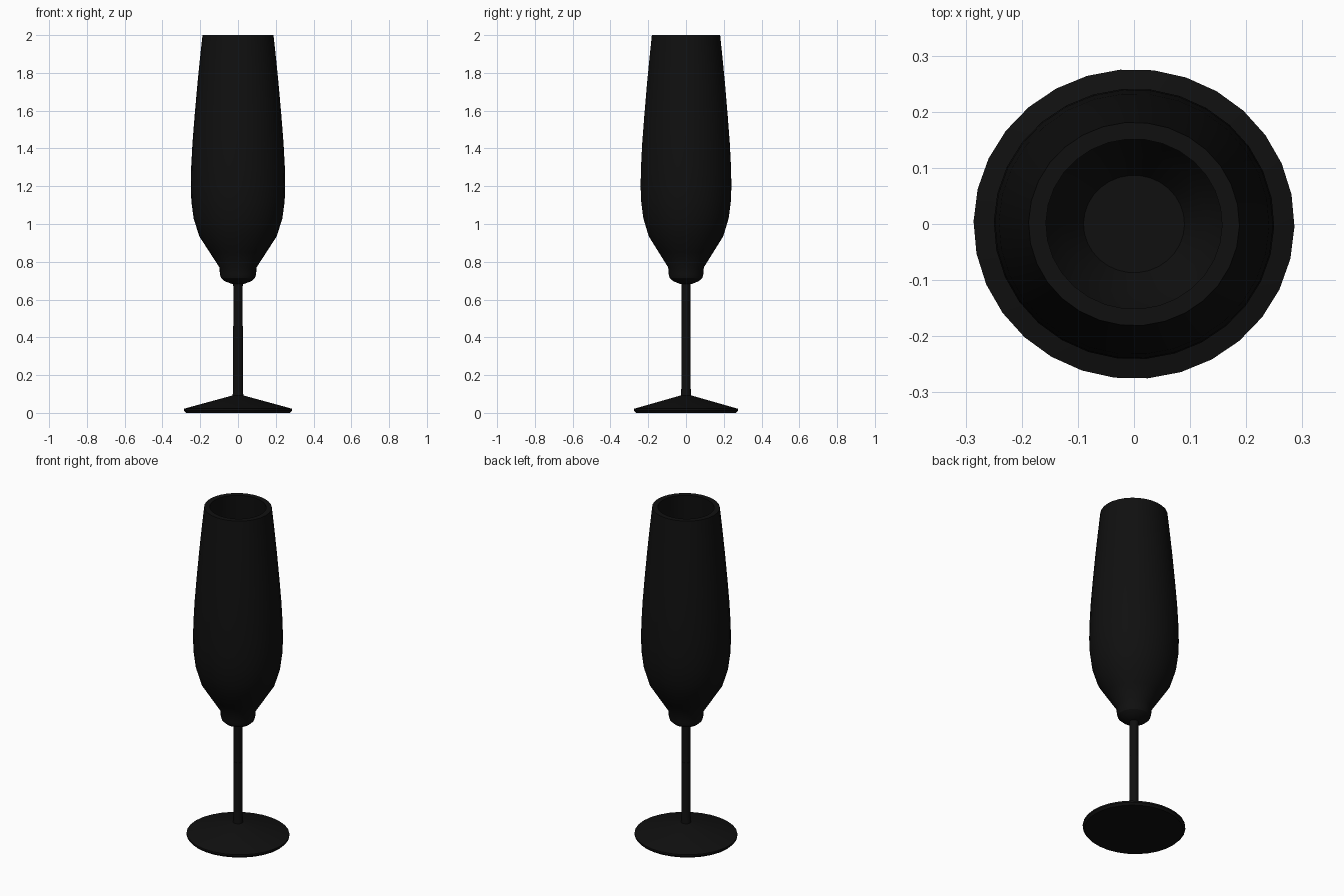
import bpy, bmesh, math

if "Cube" in bpy.data.objects:
    bpy.data.objects.remove(bpy.data.objects["Cube"])

SIDES = 30
Y_SCALE = 0.965      # the glass is very slightly oval
TURN = math.radians(-1)

glass = bpy.data.materials.new("black_glass")
glass.diffuse_color = (0.005, 0.005, 0.005, 1)
glass.use_nodes = True
glass.node_tree.nodes["Principled BSDF"].inputs["Base Color"].default_value = glass.diffuse_color


def lathe(name, profile, sides=SIDES, angle=30):
    """Revolve (radius, z) points about z; radius 0 closes on the axis."""
    bm = bmesh.new()
    rings = []
    for r, z in profile:
        if r == 0:
            rings.append([bm.verts.new((0, 0, z))] * sides)
        else:
            rings.append([bm.verts.new((r * math.cos(TURN + i * math.tau / sides),
                                        r * Y_SCALE * math.sin(TURN + i * math.tau / sides), z))
                          for i in range(sides)])
    for a, b in zip(rings, rings[1:]):
        for i in range(sides):
            j = (i + 1) % sides
            corners = list(dict.fromkeys((a[i], a[j], b[j], b[i])))
            bm.faces.new(corners)
    bmesh.ops.recalc_face_normals(bm, faces=bm.faces)
    mesh = bpy.data.meshes.new(name)
    bm.to_mesh(mesh)
    bm.free()
    mesh.materials.append(glass)
    obj = bpy.data.objects.new(name, mesh)
    bpy.context.collection.objects.link(obj)
    bpy.ops.object.select_all(action='DESELECT')
    obj.select_set(True)
    bpy.context.view_layer.objects.active = obj
    bpy.ops.object.shade_smooth_by_angle(angle=math.radians(angle))
    return obj


# Shallow conical foot
lathe("foot", [(0, 0), (0.275, 0), (0.286, 0.012), (0.286, 0.022),
               (0.03, 0.092), (0, 0.092)])

# Stem, slightly thicker in its lower half
lathe("stem", [(0, 0.08), (0.029, 0.08), (0.026, 0.13), (0.026, 0.46),
               (0.024, 0.46), (0.024, 0.66), (0.027, 0.69), (0, 0.69)])

# Bowl: collar and outer wall up to the rim, then down the inner wall
lathe("bowl", [(0, 0.68), (0.03, 0.682), (0.07, 0.697), (0.09, 0.715),
               (0.096, 0.735), (0.098, 0.77),
               (0.15, 0.85), (0.205, 0.935), (0.235, 1.03), (0.247, 1.12),
               (0.25, 1.2), (0.248, 1.3), (0.241, 1.43), (0.23, 1.57),
               (0.215, 1.74), (0.201, 1.88), (0.188, 2.0),
               (0.157, 2.0), (0.170, 1.88), (0.185, 1.74), (0.2, 1.57),
               (0.211, 1.43), (0.218, 1.3), (0.22, 1.2), (0.217, 1.12),
               (0.206, 1.04), (0.18, 0.955), (0.13, 0.87), (0.09, 0.81),
               (0, 0.81)])
